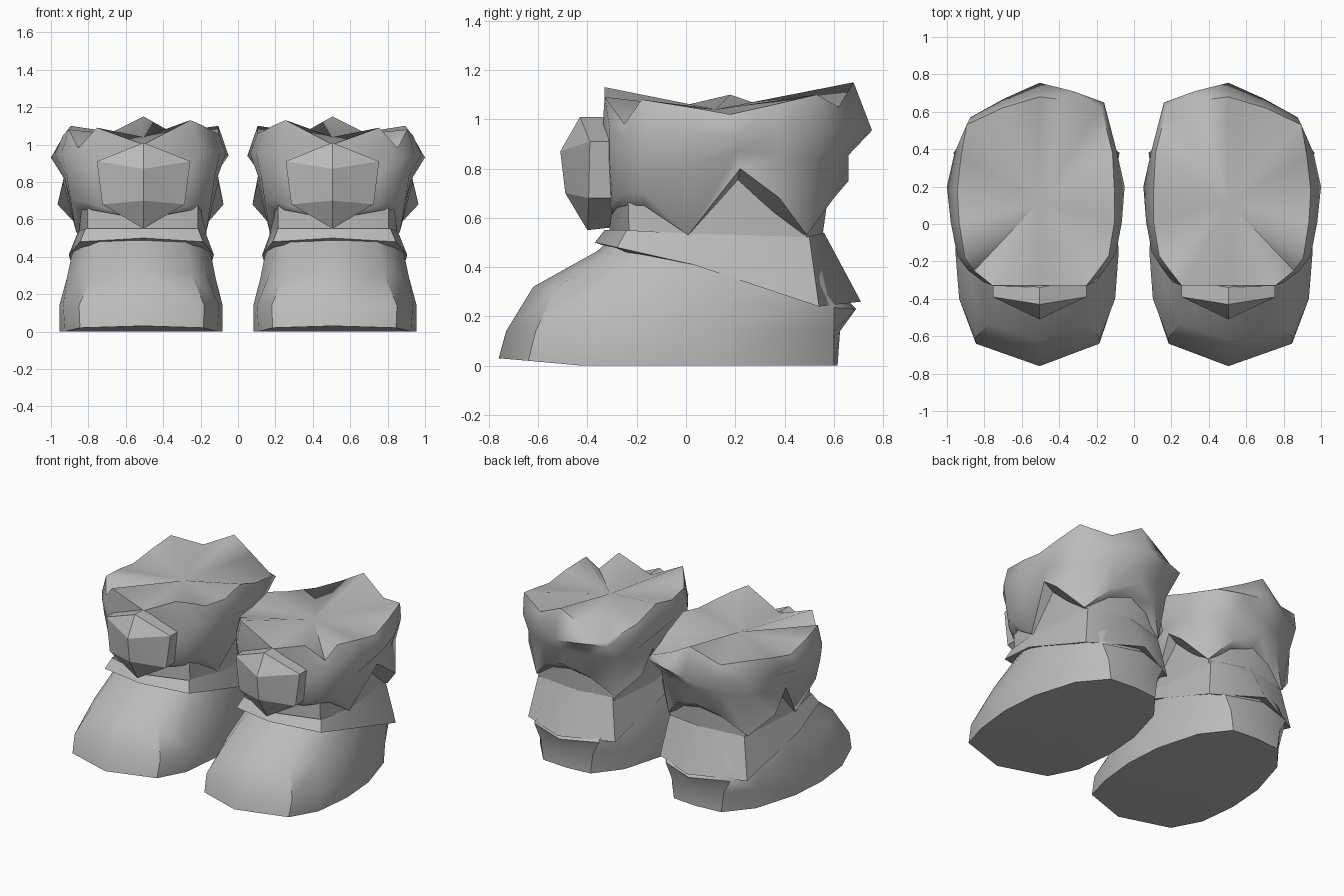
import bpy
import bmesh
import math

CENTRE = 0.505      # distance of each boot from the middle

cube = bpy.data.objects.get("Cube")
if cube:
    bpy.data.objects.remove(cube, do_unlink=True)

grey = bpy.data.materials.new("plain_grey")
grey.use_nodes = True
grey.diffuse_color = (0.5, 0.5, 0.5, 1)
grey.node_tree.nodes["Principled BSDF"].inputs["Base Color"].default_value = (0.5, 0.5, 0.5, 1)


def finish(bm, name, smooth_angle):
    """Turn a bmesh into a shaded grey object."""
    bmesh.ops.recalc_face_normals(bm, faces=bm.faces)
    mesh = bpy.data.meshes.new(name)
    bm.to_mesh(mesh)
    bm.free()
    mesh.materials.append(grey)
    obj = bpy.data.objects.new(name, mesh)
    bpy.context.collection.objects.link(obj)
    bpy.ops.object.select_all(action='DESELECT')
    obj.select_set(True)
    bpy.context.view_layer.objects.active = obj
    bpy.ops.object.shade_smooth_by_angle(angle=math.radians(smooth_angle))
    return obj


def full_ring(half, inner_scale=1.0, inner=None):
    """Close a half ring (front to back, outer side) with its inner side."""
    inner = inner or half
    return half + [(-u * inner_scale, y, z) for u, y, z in inner[-2:0:-1]]


def loft(name, rings, side, bottom=None, top=None, smooth_angle=40):
    """Skin the rings; an end point closes that end with a fan."""
    bm = bmesh.new()

    def vert(p):
        return bm.verts.new((side * (CENTRE + p[0]), p[1], p[2]))

    loops = [[vert(p) for p in ring] for ring in rings]
    count = len(loops[0])
    for low, high in zip(loops, loops[1:]):
        for i in range(count):
            j = (i + 1) % count
            bm.faces.new((low[i], low[j], high[j], high[i]))
    for point, loop in ((bottom, loops[0]), (top, loops[-1])):
        if point:
            tip = vert(point)
            for i in range(count):
                bm.faces.new((loop[i], loop[(i + 1) % count], tip))
    return finish(bm, name, smooth_angle)


def sloped(half, front_z, back_z):
    """Give a flat half outline a height running from toe to heel."""
    first, last = half[0][1], half[-1][1]
    return [(u, y, front_z + (back_z - front_z) * (y - first) / (last - first))
            for u, y in half]


# Foot outlines, from sole to the collar hidden in the ankle band
sole = [(0, -.76), (.34, -.64), (.42, -.42), (.45, -.15),
        (.43, .12), (.34, .42), (.19, .6), (0, .615)]
welt = [(0, -.73), (.345, -.61), (.43, -.4), (.45, -.15),
        (.43, .12), (.35, .42), (.21, .6), (0, .625)]
toe = [(0, -.62), (.27, -.53), (.36, -.36), (.41, -.13),
       (.4, .12), (.36, .42), (.26, .6), (0, .69)]
instep = [(0, -.36), (.25, -.31), (.33, -.2), (.385, -.05),
          (.385, .14), (.35, .4), (.25, .57), (0, .65)]
collar = [(u * .88, y * .86) for u, y in instep]
sole_ring = sloped(sole, 0, 0)
sole_ring[0] = (0, -.76, .03)
sole_ring[1] = (.34, -.64, .02)
foot_rings = [sole_ring, sloped(welt, .14, .14), sloped(toe, .32, .23),
              sloped(instep, .465, .27), sloped(collar, .51, .5)]

# Flared ankle band
band_lip = [(0, -.31, .48), (.29, -.24, .46), (.35, .03, .41), (.31, .5, .27), (0, .62, .28)]
band_low = [(0, -.37, .5), (.34, -.28, .48), (.4, .03, .41), (.35, .54, .24), (0, .71, .26)]
band_top = [(0, -.33, .55), (.31, -.24, .55), (.35, .03, .535), (.3, .5, .525), (0, .56, .54)]

# Shaft between the band and the cuff
shaft_low = [(0, -.31, .5), (.3, -.23, .5), (.345, .03, .5), (.3, .49, .5), (0, .55, .5)]
shaft_top = [(0, -.31, .85), (.3, -.24, .85), (.36, .03, .85), (.34, .49, .85), (0, .6, .85)]

# Cuff with a zigzag hem and a spiky, notched rim
hem_inside = [(0, -.31, .6), (.22, -.28, .64), (.28, -.24, .65), (.33, -.17, .65), (.345, .01, .53),
              (.34, .21, .75), (.34, .36, .62), (.3, .48, .53), (.16, .54, .64), (0, .57, .68)]
hem = [(0, -.33, .62), (.25, -.3, .67), (.33, -.25, .7), (.39, -.17, .7), (.36, .01, .53),
       (.43, .22, .8), (.46, .38, .68), (.32, .49, .53), (.18, .6, .68), (0, .66, .75)]
waist = [(0, -.33, .84), (.26, -.31, .84), (.34, -.26, .84), (.41, -.19, .83), (.42, .01, .81),
         (.42, .21, .87), (.42, .38, .85), (.36, .52, .83), (.2, .61, .84), (0, .66, .855)]
bulge = [(0, -.34, .95), (.3, -.31, .96), (.38, -.25, .93), (.44, -.17, .95), (.475, .01, .95),
         (.495, .2, .93), (.455, .38, .95), (.37, .57, .97), (.19, .67, .96), (0, .755, .955)]
inner_bulge = [(0, -.34, .95), (.3, -.31, .96), (.36, -.23, .96), (.41, -.15, .96), (.44, .01, .95),
               (.455, .2, .94), (.41, .4, .95), (.345, .65, .96), (.18, .71, .96), (0, .755, .955)]
rim = [(0, -.33, 1.0), (.25, -.33, 1.09), (.35, -.25, .98), (.4, -.18, 1.08), (.43, .01, 1.05),
       (.44, .18, 1.02), (.42, .36, 1.06), (.39, .53, 1.1), (.2, .62, 1.05), (0, .68, 1.15)]
inner_rim = [(0, -.33, 1.0), (.25, -.33, 1.13), (.32, -.24, 1.1), (.37, -.17, 1.07), (.4, .01, 1.06),
             (.4, .18, 1.1), (.39, .38, 1.03), (.33, .62, .98), (.16, .66, 1.06), (0, .68, 1.15)]

# Faceted front clasp: ridge points and one side of its outline
clasp_ridge = [(-.43, 1.01), (-.51, .87), (-.49, .7), (-.4, .55), (-.34, 1.01), (-.31, .56)]
clasp_side = [(.25, -.39, .91), (.22, -.395, .68), (.25, -.29, .91), (.22, -.29, .68)]


def clasp(name, side):
    bm = bmesh.new()
    points = [(0, y, z) for y, z in clasp_ridge]
    points += [(s * u, y, z) for u, y, z in clasp_side for s in (1, -1)]
    for u, y, z in points:
        bm.verts.new((side * (CENTRE + u), y, z))
    bmesh.ops.convex_hull(bm, input=bm.verts)
    bmesh.ops.dissolve_limit(bm, angle_limit=math.radians(3), verts=bm.verts, edges=bm.edges)
    return finish(bm, name, 15)


for label, side in (("left", 1), ("right", -1)):
    loft(label + "_foot", [full_ring(r, .94) for r in foot_rings], side,
         bottom=(0, 0, 0), top=(0, .1, .5))
    loft(label + "_ankle_band",
         [full_ring(r, .94) for r in (band_lip, band_low, band_top, shaft_low)], side)
    loft(label + "_shaft", [full_ring(r, .97) for r in (shaft_low, shaft_top)], side)
    cuff_rings = [full_ring(r, .93) for r in (hem_inside, hem, waist)]
    cuff_rings += [full_ring(bulge, inner=inner_bulge), full_ring(rim, inner=inner_rim)]
    loft(label + "_cuff", cuff_rings, side, top=(0, .12, 1.04), smooth_angle=60)
    clasp(label + "_clasp", side)
